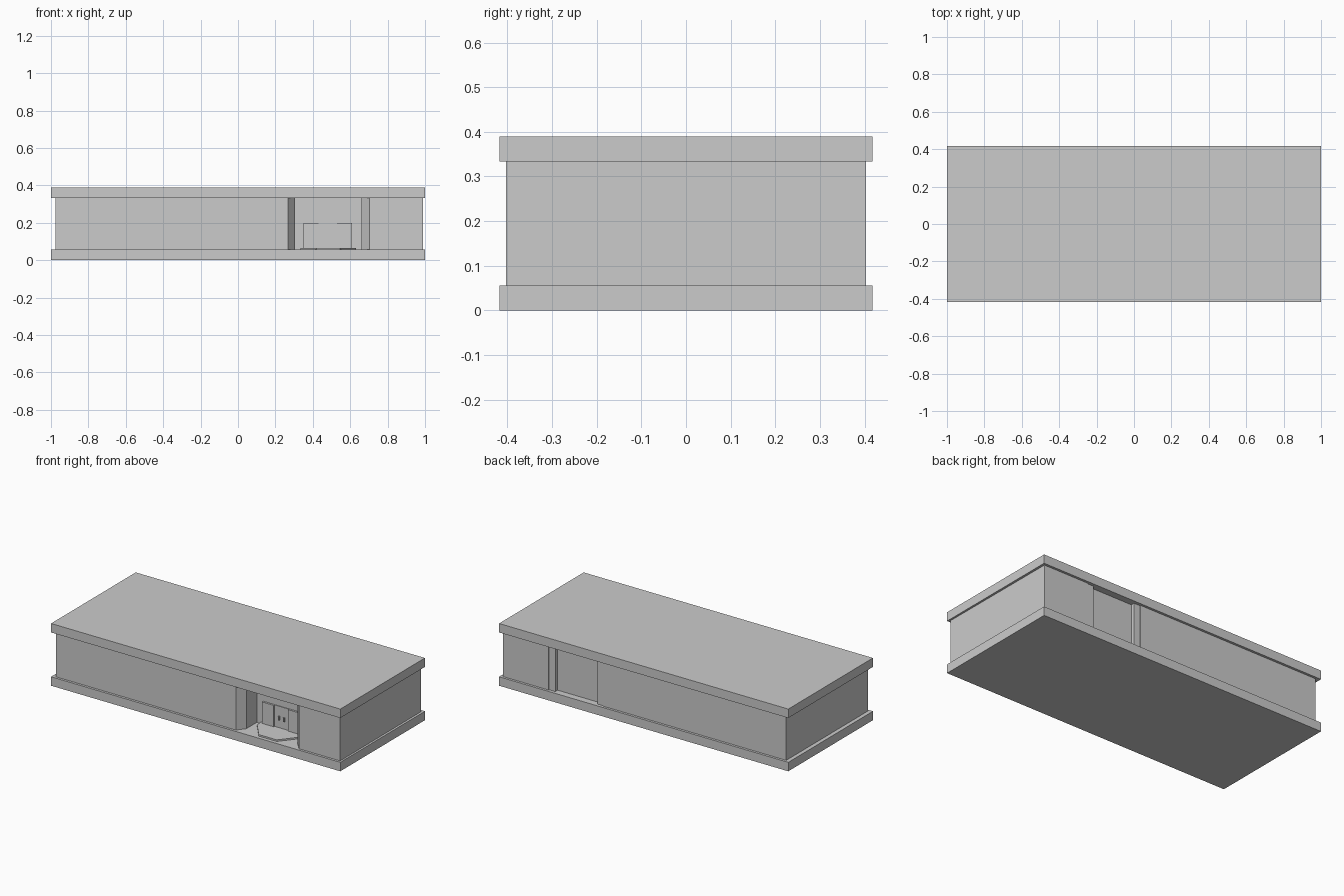
import bpy, bmesh

cube = bpy.data.objects.get("Cube")
if cube:
    bpy.data.objects.remove(cube, do_unlink=True)

GREY = (0.6, 0.6, 0.6, 1)
grey = bpy.data.materials.new("plain_grey")
grey.use_nodes = True
grey.diffuse_color = GREY
grey.node_tree.nodes["Principled BSDF"].inputs["Base Color"].default_value = GREY


def prism(name, outline, low, high):
    """Extrude a plan outline from one height to another."""
    bm = bmesh.new()
    face = bm.faces.new([bm.verts.new((x, y, low)) for x, y in outline])
    top = bmesh.ops.extrude_face_region(bm, geom=[face])["geom"]
    for v in top:
        if isinstance(v, bmesh.types.BMVert):
            v.co.z = high
    bmesh.ops.recalc_face_normals(bm, faces=bm.faces)
    mesh = bpy.data.meshes.new(name)
    bm.to_mesh(mesh)
    bm.free()
    mesh.materials.append(grey)
    obj = bpy.data.objects.new(name, mesh)
    bpy.context.collection.objects.link(obj)
    return obj


def box(name, x0, x1, y0, y1, z0, z1):
    return prism(name, [(x0, y0), (x1, y0), (x1, y1), (x0, y1)], z0, z1)


FLOOR, CEILING = 0.056, 0.333
DEPTH = 0.418

# Slabs
box("base_slab", -1, 1, -DEPTH, DEPTH, 0, FLOOR)
box("roof_slab", -1, 1, -DEPTH, DEPTH, CEILING, 0.389)

# Walls with a flared front porch and a shallow rear doorway
front_porch = [(0.268, -0.403), (0.305, -0.354), (0.305, -0.25),
               (0.66, -0.25), (0.66, -0.354), (0.704, -0.403)]
rear_doorway = [(0.668, 0.403), (0.668, 0.398), (0.625, 0.398), (0.625, 0.375),
                (0.334, 0.375), (0.334, 0.398), (0.292, 0.398), (0.292, 0.403)]
prism("walls", [(-0.975, -0.403)] + front_porch + [(0.988, -0.403), (0.985, 0.403)]
      + rear_doorway + [(-0.975, 0.403)], FLOOR, CEILING)

# Porch step with angled front corners
prism("porch_step", [(0.335, -0.25), (0.335, -0.29), (0.42, -0.395),
                     (0.545, -0.395), (0.63, -0.29), (0.63, -0.25)], FLOOR, 0.066)

# Entrance door with side leaves and handles
box("door_panel", 0.35, 0.61, -0.254, -0.25, FLOOR, 0.2)
for side, x in (("right", 0.35), ("left", 0.53)):
    box(side + "_door_leaf", x, x + 0.08, -0.262, -0.254, 0.066, 0.2)
for side, x in (("right", 0.46), ("left", 0.495)):
    box(side + "_handle", x, x + 0.008, -0.262, -0.254, 0.115, 0.14)
